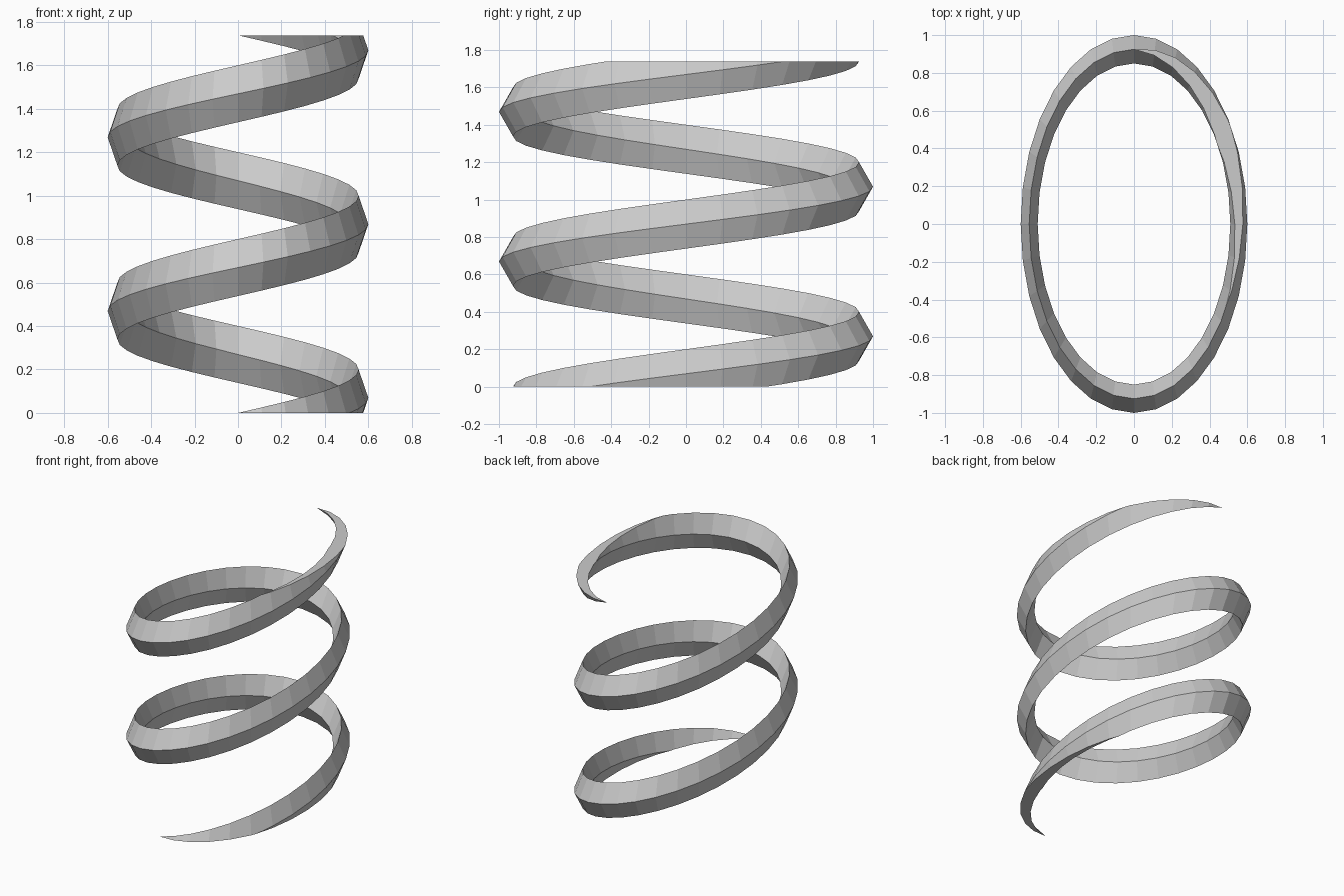
import bpy, bmesh, math

if "Cube" in bpy.data.objects:
    bpy.data.objects.remove(bpy.data.objects["Cube"])

PITCH, TURNS, STEPS = 0.8, 2.5, 32      # rise per turn, turns, steps per turn
MID, HALF_W, HALF_H = 0.925, 0.075, 0.131  # diamond section
SQUASH = 0.6                            # oval plan: x is narrower than y
TOP = 1.738

grey = bpy.data.materials.new("light grey")
grey.diffuse_color = (0.6, 0.6, 0.6, 1)
grey.use_nodes = True
grey.node_tree.nodes["Principled BSDF"].inputs["Base Color"].default_value = grey.diffuse_color

# Diamond section swept along an oval helix
section = [(MID + HALF_W, 0), (MID, HALF_H), (MID - HALF_W, 0), (MID, -HALF_H)]
bm = bmesh.new()
rings = []
for i in range(int(TURNS * STEPS) + 1):
    a = 2 * math.pi * i / STEPS - math.pi / 2
    z = PITCH * i / STEPS - HALF_H
    rings.append([bm.verts.new((SQUASH * r * math.cos(a), r * math.sin(a), z + h))
                  for r, h in section])
for low, high in zip(rings, rings[1:]):
    for k in range(4):
        n = (k + 1) % 4
        bm.faces.new((low[k], high[k], high[n], low[n]))
bm.faces.new(rings[0])
bm.faces.new(rings[-1][::-1])

# Trim both ends level and cap them
for height, direction in ((0, -1), (TOP, 1)):
    cut = bmesh.ops.bisect_plane(
        bm, geom=bm.verts[:] + bm.edges[:] + bm.faces[:], dist=1e-5,
        plane_co=(0, 0, height), plane_no=(0, 0, direction), clear_outer=True)
    edges = [e for e in bm.edges if e.is_boundary]
    bmesh.ops.holes_fill(bm, edges=edges, sides=0)
bmesh.ops.recalc_face_normals(bm, faces=bm.faces[:])

mesh = bpy.data.meshes.new("spiral_coil")
bm.to_mesh(mesh)
bm.free()
mesh.materials.append(grey)
coil = bpy.data.objects.new("spiral_coil", mesh)
bpy.context.collection.objects.link(coil)
